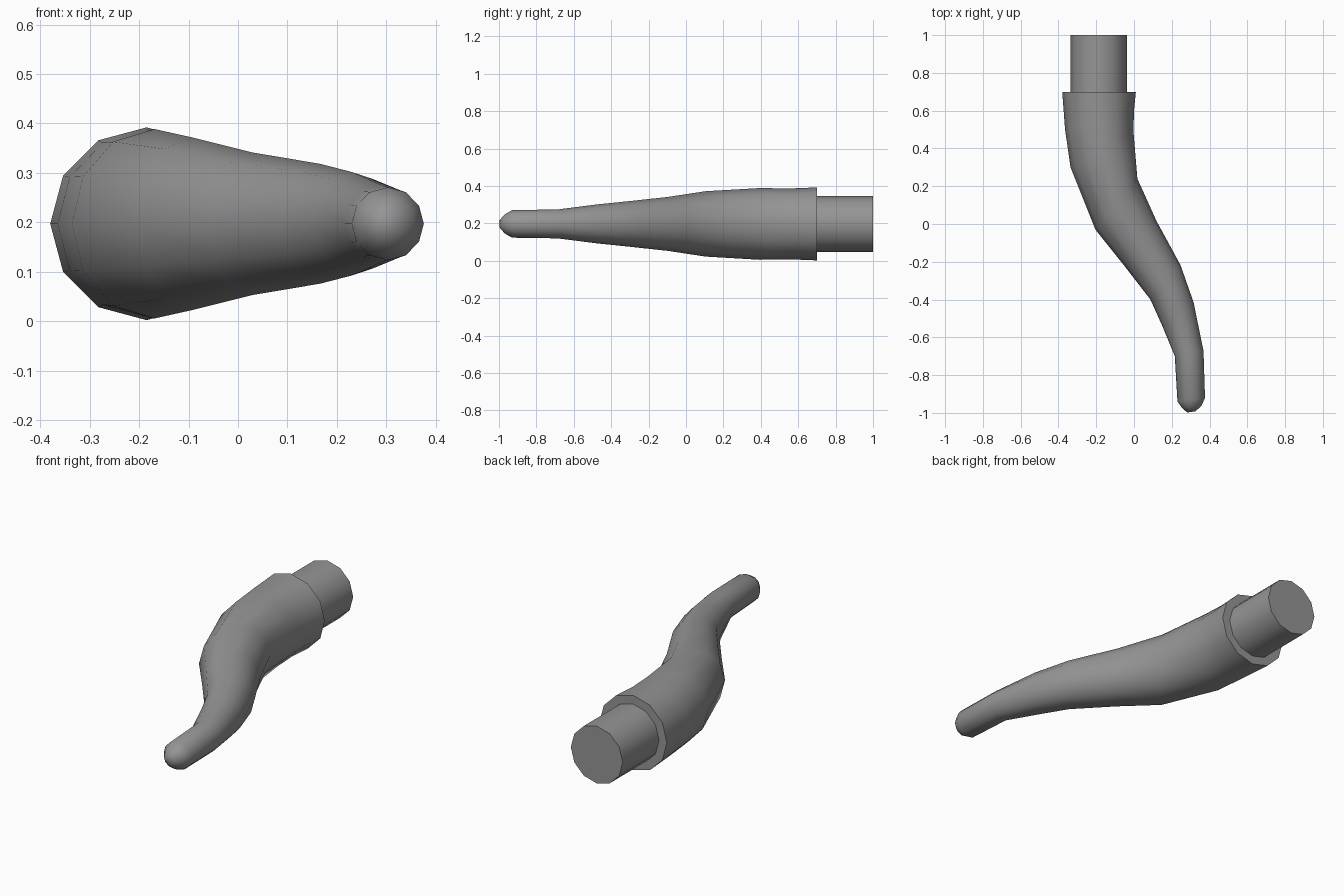
import bpy, bmesh, math
from mathutils import Vector

cube = bpy.data.objects.get("Cube")
if cube:
    bpy.data.objects.remove(cube, do_unlink=True)

SIDES = 12
MID_Z = 0.197

grey = bpy.data.materials.new("plain grey")
grey.use_nodes = True
colour = (0.3, 0.3, 0.3, 1)
grey.diffuse_color = colour
grey.node_tree.nodes["Principled BSDF"].inputs["Base Color"].default_value = colour


def loft(name, rings):
    """Skin round rings, each given by its left and right edge points in plan."""
    bm = bmesh.new()
    loops = []
    for lx, ly, rx, ry in rings:
        a, b = Vector((lx, ly, MID_Z)), Vector((rx, ry, MID_Z))
        mid, half = (a + b) / 2, (b - a) / 2
        up = Vector((0, 0, half.length))
        angles = [math.tau * i / SIDES for i in range(SIDES)]
        loops.append([bm.verts.new(mid + half * math.cos(t) + up * math.sin(t)) for t in angles])
    for one, two in zip(loops, loops[1:]):
        for i in range(SIDES):
            j = (i + 1) % SIDES
            bm.faces.new((one[i], one[j], two[j], two[i]))
    bm.faces.new(loops[0])
    bm.faces.new(loops[-1])
    bmesh.ops.recalc_face_normals(bm, faces=bm.faces)
    mesh = bpy.data.meshes.new(name)
    bm.to_mesh(mesh)
    bm.free()
    mesh.materials.append(grey)
    obj = bpy.data.objects.new(name, mesh)
    bpy.context.collection.objects.link(obj)
    bpy.ops.object.select_all(action="DESELECT")
    obj.select_set(True)
    bpy.context.view_layer.objects.active = obj
    bpy.ops.object.shade_smooth_by_angle(angle=math.radians(50))
    return obj


# Curved tapering body, from the flat collar to the rounded tip
loft("curved_body", [
    (-0.38, 0.70, 0.01, 0.70),
    (-0.365, 0.50, 0.0, 0.60),
    (-0.336, 0.30, -0.003, 0.49),
    (-0.204, -0.03, 0.018, 0.24),
    (-0.06, -0.21, 0.119, 0.016),
    (0.087, -0.40, 0.246, -0.217),
    (0.15, -0.54, 0.315, -0.413),
    (0.216, -0.70, 0.368, -0.672),
    (0.23, -0.94, 0.376, -0.92),
    (0.257, -0.977, 0.357, -0.963),
    (0.282, -0.998, 0.325, -0.992),
])

# Narrow peg at the back
loft("back_peg", [(-0.335, 0.69, -0.036, 0.69), (-0.335, 1.0, -0.036, 1.0)])
